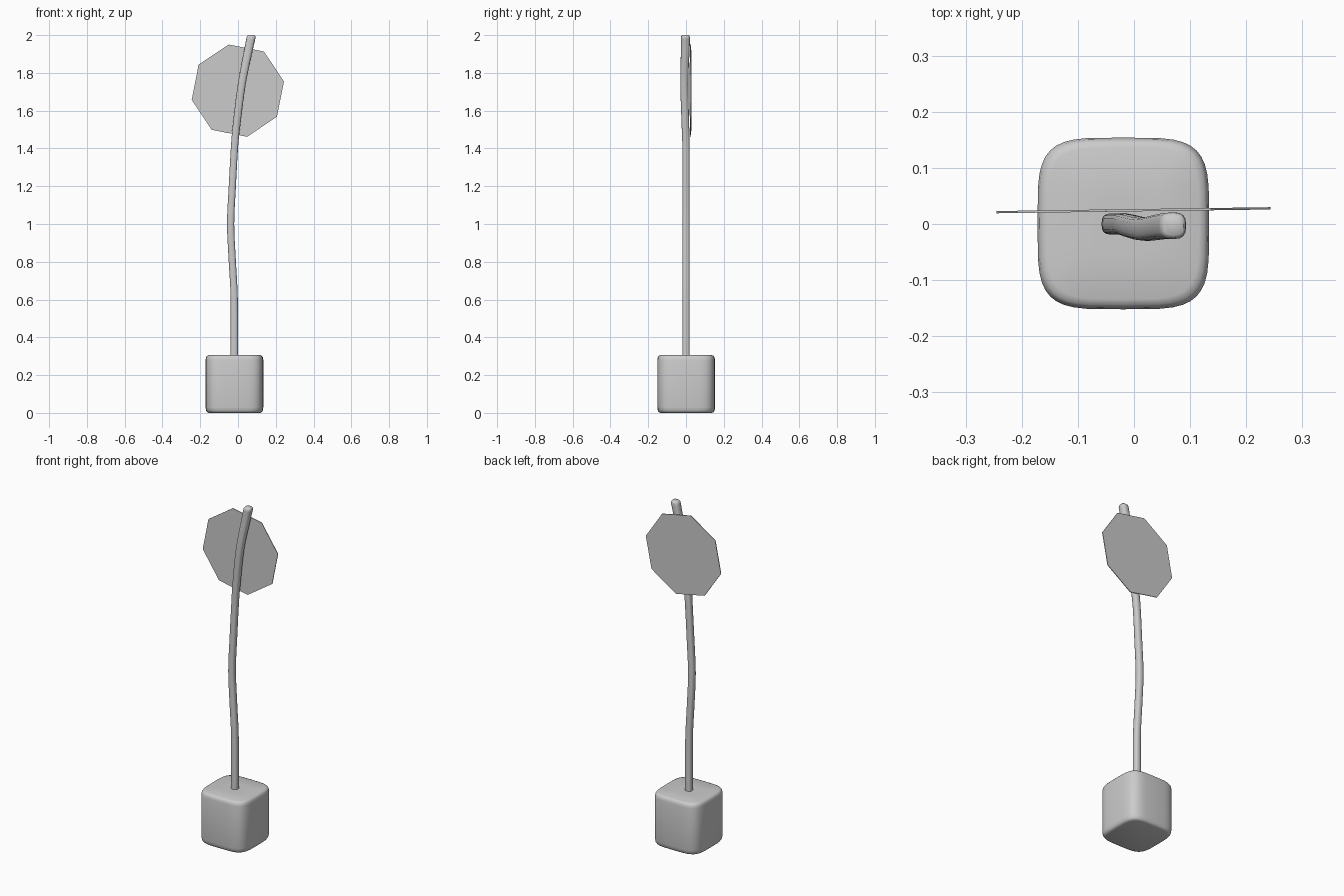
import bpy, bmesh, math
from mathutils import Matrix

if "Cube" in bpy.data.objects:
    bpy.data.objects.remove(bpy.data.objects["Cube"])


def finish(name, bm, angle):
    bmesh.ops.recalc_face_normals(bm, faces=bm.faces[:])
    mesh = bpy.data.meshes.new(name)
    bm.to_mesh(mesh)
    bm.free()
    obj = bpy.data.objects.new(name, mesh)
    bpy.context.collection.objects.link(obj)
    bpy.ops.object.select_all(action='DESELECT')
    bpy.context.view_layer.objects.active = obj
    obj.select_set(True)
    bpy.ops.object.shade_smooth_by_angle(angle=math.radians(angle))
    return obj


def loft(name, rings, sides, power, angle=50):
    """Skin rounded-square rings given as (x, y, z, half width)."""
    def power_sign(v):
        return math.copysign(abs(v) ** (2 / power), v)
    bm = bmesh.new()
    loops = []
    for x, y, z, h in rings:
        loops.append([bm.verts.new((
            x + h * power_sign(math.cos(a)), y + h * power_sign(math.sin(a)), z))
            for a in (2 * math.pi * i / sides for i in range(sides))])
    for lo, hi in zip(loops, loops[1:]):
        for i in range(sides):
            j = (i + 1) % sides
            bm.faces.new((lo[i], lo[j], hi[j], hi[i]))
    bm.faces.new(loops[0][::-1])
    bm.faces.new(loops[-1])
    return finish(name, bm, angle)


def catmull(points, steps):
    """Smooth curve through the points."""
    pts = [points[0]] + points + [points[-1]]
    out = []
    for a, b, c, d in zip(pts, pts[1:], pts[2:], pts[3:]):
        for s in range(steps):
            t = s / steps
            out.append(tuple(0.5 * (2 * q + (r - p) * t + (2 * p - 5 * q + 4 * r - w) * t * t
                                    + (3 * q - p - 3 * r + w) * t ** 3)
                             for p, q, r, w in zip(a, b, c, d)))
    return out + [points[-1]]


# base block with soft edges
base_profile = [(0.0, 0.135), (0.004, 0.145), (0.012, 0.150), (0.03, 0.153),
                (0.28, 0.153), (0.295, 0.150), (0.302, 0.145), (0.306, 0.135), (0.306, 0.05)]
loft("base_block", [(-0.019, 0.001, z, h) for z, h in base_profile], 40, 4.3)

# bent pole: x, y, z, half width
path = [(-0.02, 0, 0.25, 0.020), (-0.02, 0, 0.60, 0.019), (-0.030, 0, 0.80, 0.019),
        (-0.039, 0, 1.00, 0.019), (-0.030, 0, 1.20, 0.019), (-0.019, 0, 1.40, 0.019),
        (-0.008, -0.003, 1.52, 0.020), (0.020, -0.009, 1.74, 0.021),
        (0.055, -0.004, 1.92, 0.023), (0.069, -0.003, 1.985, 0.024)]
pole = catmull(path, 4)
# rounded pole tip
pole += [(0.070, -0.003, 1.995, 0.022), (0.071, -0.003, 2.0, 0.017)]
loft("bent_pole", pole, 16, 2.8)

# tilted thin octagonal plate
bm = bmesh.new()
bmesh.ops.create_cone(bm, cap_ends=True, segments=8, radius1=0.249, radius2=0.249, depth=0.004)
bm.verts.ensure_lookup_table()
first = math.atan2(bm.verts[0].co.y, bm.verts[0].co.x)
place = (Matrix.Translation((-0.001, 0.0245, 1.706))
         @ Matrix.Rotation(math.radians(0.8), 4, 'Z')
         @ Matrix.Rotation(math.radians(90), 4, 'X')
         @ Matrix.Rotation(math.radians(11.3) - first, 4, 'Z'))
bmesh.ops.transform(bm, matrix=place, verts=bm.verts[:])
finish("octagon_plate", bm, 30)
